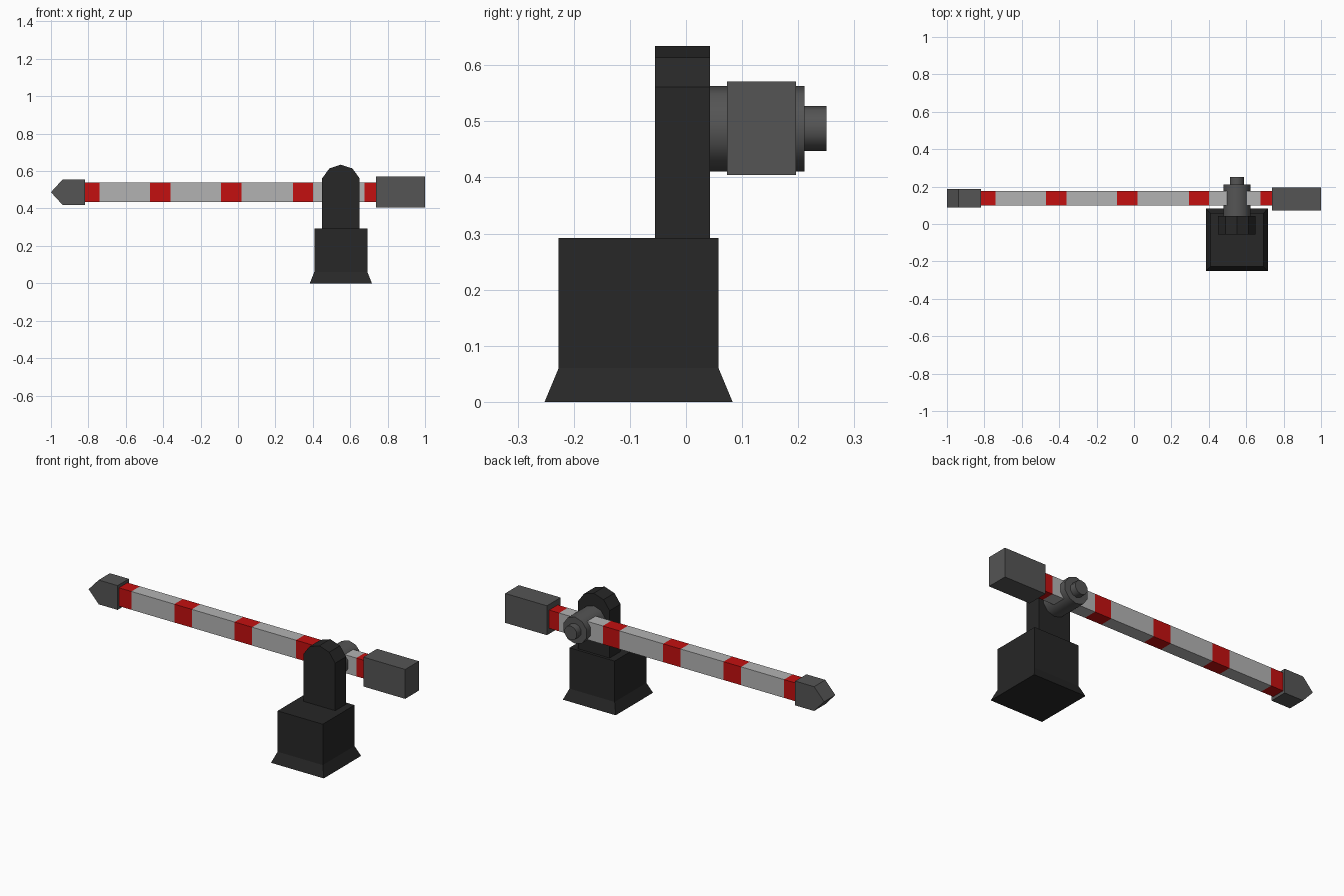
import bpy, bmesh, math
from mathutils import Vector

if "Cube" in bpy.data.objects:
    bpy.data.objects.remove(bpy.data.objects["Cube"])


def material(name, rgb):
    m = bpy.data.materials.new(name)
    m.diffuse_color = (*rgb, 1)
    m.use_nodes = True
    m.node_tree.nodes["Principled BSDF"].inputs["Base Color"].default_value = m.diffuse_color
    return m


BLACK = material("black", (0.02, 0.02, 0.02))
GREY = material("grey", (0.09, 0.09, 0.09))
WHITE = material("white", (0.45, 0.45, 0.45))
RED = material("red", (0.55, 0.005, 0.005))


def finish(name, bm, *mats):
    bmesh.ops.recalc_face_normals(bm, faces=bm.faces)
    me = bpy.data.meshes.new(name)
    bm.to_mesh(me)
    bm.free()
    for m in mats:
        me.materials.append(m)
    ob = bpy.data.objects.new(name, me)
    bpy.context.collection.objects.link(ob)
    return ob


def extrude_y(name, profile, y0, y1, mat):
    """Extrude an (x, z) profile along y."""
    bm = bmesh.new()
    face = bm.faces.new([bm.verts.new((x, y0, z)) for x, z in profile])
    ext = bmesh.ops.extrude_face_region(bm, geom=[face])["geom"]
    verts = [g for g in ext if isinstance(g, bmesh.types.BMVert)]
    bmesh.ops.translate(bm, verts=verts, vec=(0, y1 - y0, 0))
    return finish(name, bm, mat)


def rect(x0, x1, z0, z1):
    return [(x0, z0), (x1, z0), (x1, z1), (x0, z1)]


def decagon(cx, cz, r):
    return [(cx + r * math.sin(i * math.pi / 5), cz + r * math.cos(i * math.pi / 5)) for i in range(10)]


PX, PZ = 0.55, 0.487  # pivot axis

# Base housing with flared foot: stacked square rings
bm = bmesh.new()
rings = []
for hx, hy, z in ((0.166, 0.1675, 0), (0.142, 0.1425, 0.06), (0.142, 0.1425, 0.292)):
    rings.append([bm.verts.new((PX + sx * hx, -0.0845 + sy * hy, z))
                  for sx, sy in ((-1, -1), (1, -1), (1, 1), (-1, 1))])
for a, b in zip(rings, rings[1:]):
    for i in range(4):
        j = (i + 1) % 4
        bm.faces.new((a[i], a[j], b[j], b[i]))
bm.faces.new(rings[0])
bm.faces.new(rings[-1])
finish("base_housing", bm, BLACK)

# Upright with rounded top
arch = [(PX + 0.105 * math.sin(math.radians(a)), 0.529 + 0.105 * math.cos(math.radians(a)))
        for a in (72, 36, 0, -36, -72)]
extrude_y("upright", [(0.45, 0.292), (0.65, 0.292)] + arch, -0.055, 0.043, BLACK)

# Pivot hub and its end pin
for name, r, y0, y1 in (("pivot_hub", 0.076, 0.043, 0.211), ("pivot_pin", 0.04, 0.211, 0.25)):
    ob = extrude_y(name, decagon(PX, PZ, r), y0, y1, GREY)
    bpy.ops.object.select_all(action='DESELECT')
    ob.select_set(True)
    bpy.context.view_layer.objects.active = ob
    bpy.ops.object.shade_smooth_by_angle(angle=math.radians(40))

# Striped barrier arm: box cut at the stripe edges
reds = [(-0.82, -0.74), (-0.47, -0.36), (-0.09, 0.02), (0.295, 0.40), (0.675, 0.74)]
bm = bmesh.new()
bmesh.ops.create_cube(bm, size=1)
for v in bm.verts:
    v.co = Vector((-0.04 + v.co.x * 1.56, 0.1375 + v.co.y * 0.077, PZ + v.co.z * 0.104))
for x in [e for pair in reds for e in pair if -0.81 < e < 0.73]:
    bmesh.ops.bisect_plane(bm, geom=bm.verts[:] + bm.edges[:] + bm.faces[:],
                           plane_co=(x, 0, 0), plane_no=(1, 0, 0))
for f in bm.faces:
    cx = f.calc_center_median().x
    f.material_index = int(any(a <= cx + 1e-4 and cx - 1e-4 <= b for a, b in reds))
finish("barrier_arm", bm, WHITE, RED)

# Counterweight and pointed tip
extrude_y("counterweight", rect(0.737, 1.0, 0.404, 0.571), 0.073, 0.196, GREY)
extrude_y("arm_tip", [(-0.818, 0.418), (-0.818, 0.556), (-0.937, 0.556), (-1.0, PZ), (-0.937, 0.418)],
          0.087, 0.188, GREY)
